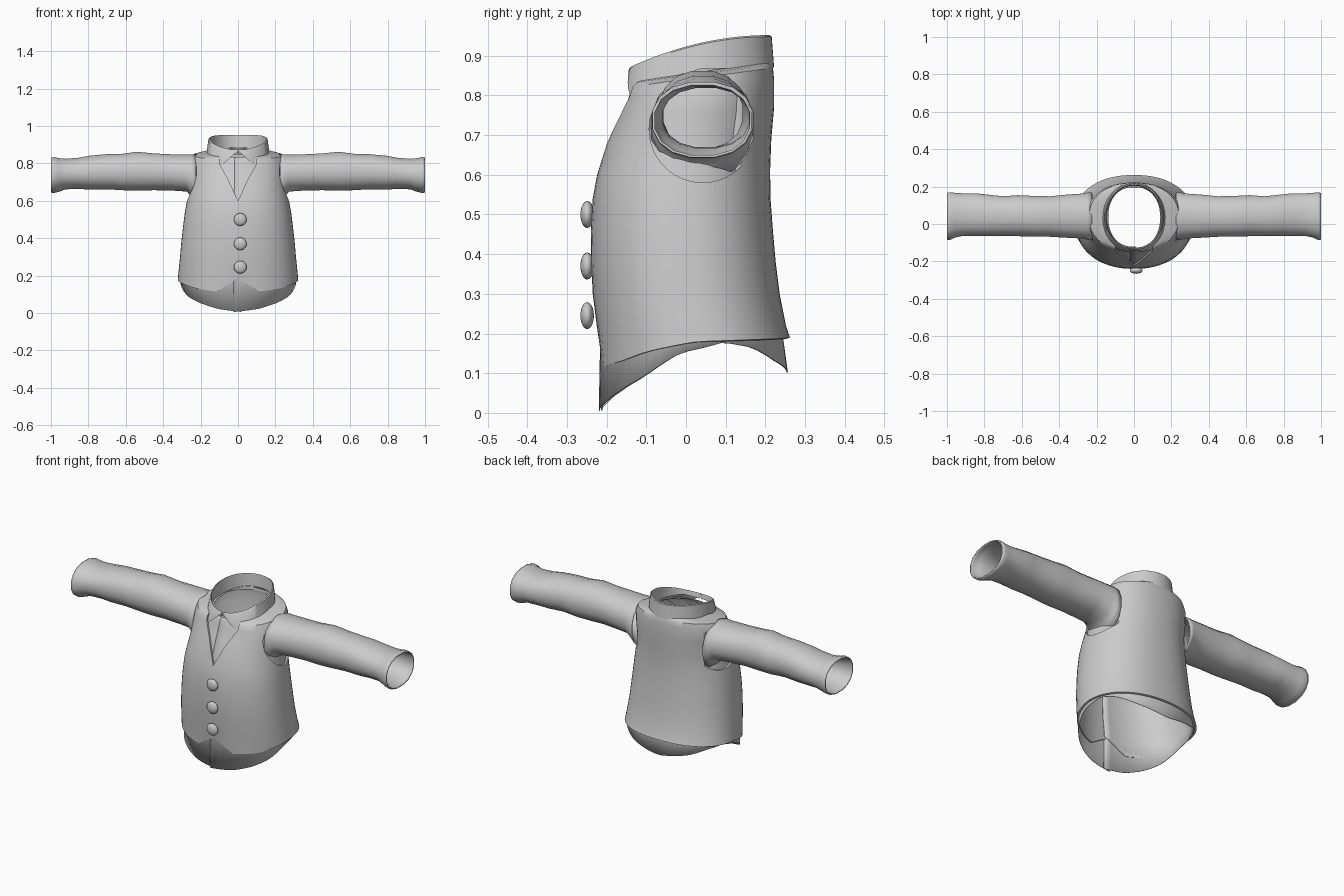
import bpy, bmesh, math
from mathutils import Vector

cube = bpy.data.objects.get("Cube")
if cube:
    bpy.data.objects.remove(cube, do_unlink=True)

SEG = 60
cloth = bpy.data.materials.new("grey_cloth")
cloth.use_nodes = True
GREY = (0.6, 0.6, 0.6, 1)
cloth.diffuse_color = GREY
cloth.node_tree.nodes["Principled BSDF"].inputs["Base Color"].default_value = GREY


def lerp_table(table, t):
    for (a, va), (b, vb) in zip(table, table[1:]):
        if t <= b:
            return va + (vb - va) * (t - a) / (b - a)
    return table[-1][1]


def finish(obj, angle=40):
    bpy.ops.object.select_all(action='DESELECT')
    obj.select_set(True)
    bpy.context.view_layer.objects.active = obj
    bpy.ops.object.shade_smooth_by_angle(angle=math.radians(angle))


def make_object(name, bm):
    mesh = bpy.data.meshes.new(name)
    bm.to_mesh(mesh)
    bm.free()
    mesh.materials.append(cloth)
    obj = bpy.data.objects.new(name, mesh)
    bpy.context.collection.objects.link(obj)
    return obj


def loft(name, rings, closed=True):
    bm = bmesh.new()
    rows = [[bm.verts.new(p) for p in ring] for ring in rings]
    n = len(rings[0])
    for low, high in zip(rows, rows[1:]):
        for j in range(n if closed else n - 1):
            k = (j + 1) % n
            bm.faces.new((low[j], low[k], high[k], high[j]))
    return make_object(name, bm)


def solidify(obj, thickness):
    mod = obj.modifiers.new("thickness", 'SOLIDIFY')
    mod.thickness = thickness
    mod.offset = -1


def rounded(v, power=0.9):
    return math.copysign(abs(v) ** power, v)


# Body sections: half width, front y, back y, front z, back z
BODY = [
    (.318, -.225, .252, .22, .22),
    (.310, -.235, .236, .30, .30),
    (.303, -.239, .226, .38, .38),
    (.294, -.240, .219, .46, .46),
    (.284, -.235, .213, .54, .54),
    (.272, -.224, .212, .60, .61),
    (.258, -.200, .215, .68, .69),
    (.257, -.175, .222, .74, .77),
    (.254, -.155, .222, .79, .84),
    (.240, -.147, .219, .82, .87),
    (.200, -.142, .215, .83, .88),
    (.150, -.138, .210, .835, .885),
]
VEST_HEM = [(0, .18), (.315, .115), (.75, .132), (1.1, .155), (1.6, .18), (2.2, .185), (math.pi, .19)]
SHIRT_HEM = [(0, .008), (.32, .022), (.7, .055), (1.04, .09), (1.45, .15),
             (1.85, .178), (2.2, .165), (2.6, .13), (math.pi, .1)]


def body_ring(section, inset, angles, hem=None, overlap=0):
    hx, yf, yb, zf, zb = section
    points = []
    for i, t in enumerate(angles):
        extra = overlap * (1 - i / len(angles))
        rx, ry = hx - inset + extra, (yb - yf) / 2 - inset + extra
        x = rx * rounded(math.sin(t))
        y = (yf + yb) / 2 - ry * rounded(math.cos(t))
        f = (1 - math.cos(t)) / 2
        z = zf + (zb - zf) * f
        if hem:
            z = lerp_table(hem, min(t, 2 * math.pi - t))
        points.append((x, y, z))
    return points


# Vest with armholes and a V neck
angles = [2 * math.pi * i / SEG for i in range(SEG)]
rings = [body_ring((.322, -.217, .262, 0, 0), 0, angles, VEST_HEM)]
rings += [body_ring(s, 0, angles) for s in BODY]
vest = loft("vest", rings)
solidify(vest, .010)


def prism(name, outline, offset):
    """Extrude a flat outline along the offset to make a cutter."""
    bm = bmesh.new()
    face = bm.faces.new([bm.verts.new(p) for p in outline])
    out = bmesh.ops.extrude_face_region(bm, geom=[face])
    moved = [v for v in out["geom"] if isinstance(v, bmesh.types.BMVert)]
    bmesh.ops.translate(bm, verts=moved, vec=offset)
    bmesh.ops.recalc_face_normals(bm, faces=bm.faces)
    obj = make_object(name, bm)
    obj.hide_render = True
    return obj


cutters = []
for side, label in ((1, "left"), (-1, "right")):
    hole = [(side * .215, .042 + .135 * math.cos(a), .715 + .135 * math.sin(a))
            for a in (2 * math.pi * i / 28 for i in range(28))]
    cutters.append(prism(label + "_armhole_cutter", hole, Vector((side * .2, 0, 0))))
neck = [(0, -.5, .6), (.05, -.5, .71), (.1, -.5, .8), (.1, -.5, .9), (-.1, -.5, .9), (-.1, -.5, .8), (-.05, -.5, .71)]
cutters.append(prism("neck_cutter", neck, Vector((0, .5, 0))))
for cutter in cutters:
    mod = vest.modifiers.new(cutter.name, 'BOOLEAN')
    mod.operation = 'DIFFERENCE'
    mod.solver = 'EXACT'
    mod.object = cutter
bpy.context.view_layer.objects.active = vest
vest.select_set(True)
for mod in list(vest.modifiers):
    bpy.ops.object.modifier_apply(modifier=mod.name)
for cutter in cutters:
    bpy.data.objects.remove(cutter, do_unlink=True)
finish(vest)

# Shirt body, open at the front with a slight overlap
wrap = [2 * math.pi * i / SEG - .06 for i in range(SEG + 2)]
rings = [body_ring((.318, -.226, .266, 0, 0), .012, wrap, SHIRT_HEM, .006)]
rings += [body_ring(s, .014, wrap, None, .005) for s in BODY]
shirt = loft("shirt_body", rings, closed=False)
solidify(shirt, .003)
finish(shirt)

# Sleeves: x, front y, back y, bottom z, top z
SLEEVE = [
    (.225, -.090, .172, .590, .850),
    (.250, -.086, .170, .622, .850),
    (.275, -.080, .165, .648, .848),
    (.350, -.076, .160, .653, .850),
    (.450, -.070, .150, .655, .855),
    (.540, -.070, .152, .652, .864),
    (.620, -.067, .156, .655, .853),
    (.700, -.065, .150, .660, .851),
    (.790, -.066, .160, .658, .843),
    (.850, -.065, .166, .662, .832),
    (.920, -.066, .166, .660, .826),
    (.960, -.076, .169, .646, .830),
    (.985, -.088, .172, .640, .836),
    (1.00, -.086, .168, .642, .832),
]
for side, label in ((1, "left"), (-1, "right")):
    rings = []
    for x, yf, yb, zl, zh in SLEEVE:
        turn = [side * 2 * math.pi * (i + .5) / 16 for i in range(16)]
        rings.append([(side * x,
                       (yf + yb) / 2 + (yb - yf) / 2 * rounded(math.cos(a)),
                       (zl + zh) / 2 + (zh - zl) / 2 * rounded(math.sin(a))) for a in turn])
    sleeve = loft(label + "_sleeve", rings)
    solidify(sleeve, .006)
    finish(sleeve, 50)

# Collar: inner band, rolled top edge and outer fall with two points
FALL = [(0, .868), (.7, .762), (1.25, .85), (1.6, .868), (math.pi, .87)]
FLARE = [(0, .004), (.7, .034), (1.25, .016), (math.pi, .012)]


def collar_ring(kind):
    points = []
    for i in range(SEG + 1):
        t = .02 + (2 * math.pi - .04) * i / SEG
        m = min(t, 2 * math.pi - t)
        grow = {"fall": lerp_table(FLARE, m), "fold": .006, "top": 0, "base": -.006}[kind]
        x = (.152 + grow) * math.sin(t)
        y = .036 - (.174 + grow) * math.cos(t)
        top = .952 - .08 * ((.21 - y) / .35) ** 2
        z = {"fall": min(lerp_table(FALL, m), top - .006), "fold": top - .004,
             "top": top, "base": min(.86, top - .03)}[kind]
        points.append((x, y, z))
    return points


collar = loft("collar", [collar_ring(k) for k in ("fall", "fold", "top", "base")], closed=False)
finish(collar)

# Buttons
for i, z in enumerate((.5, .37, .245)):
    bpy.ops.mesh.primitive_uv_sphere_add(segments=20, ring_count=10, radius=1, location=(.012, -.249, z))
    button = bpy.context.object
    button.name = "button_%d" % (i + 1)
    button.rotation_euler.x = math.pi / 2
    button.scale = (.034, .034, .017)
    button.data.materials.append(cloth)
    finish(button, 60)
